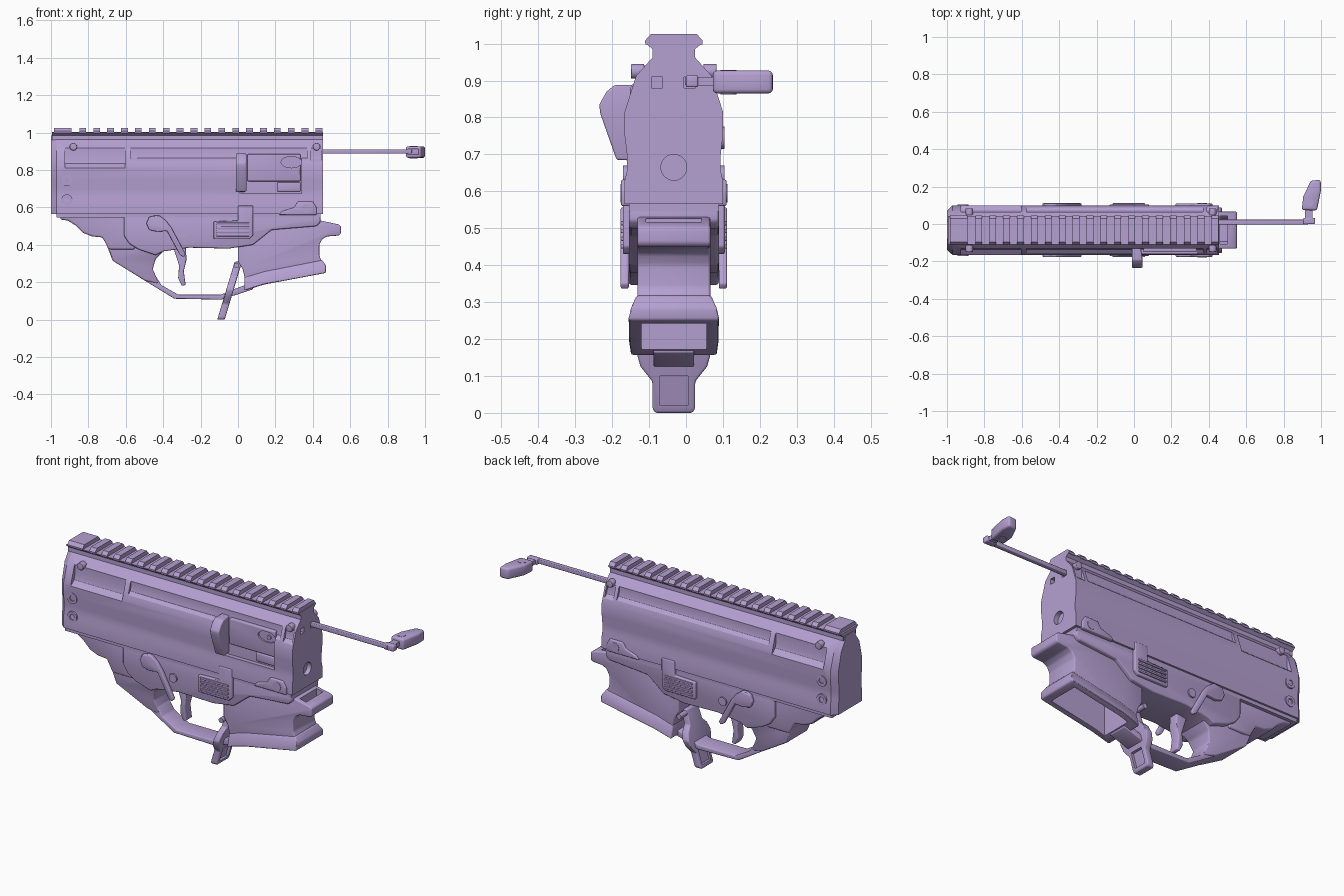
import bpy, bmesh, math

C = -0.033  # y of the body's centre plane
purple = bpy.data.materials.new("soft purple")
purple.diffuse_color = (0.46, 0.35, 0.64, 1)


def solid(name, rings, bevel=0.0):
    """Closed solid from two matching rings of points."""
    bm = bmesh.new()
    a, b = [[bm.verts.new(p) for p in r] for r in rings]
    n = len(a)
    bm.faces.new(a)
    bm.faces.new(b[::-1])
    for i in range(n):
        bm.faces.new((a[i], b[i], b[(i + 1) % n], a[(i + 1) % n]))
    bmesh.ops.recalc_face_normals(bm, faces=bm.faces)
    me = bpy.data.meshes.new(name)
    bm.to_mesh(me)
    bm.free()
    me.materials.append(purple)
    o = bpy.data.objects.new(name, me)
    bpy.context.collection.objects.link(o)
    if bevel:
        m = o.modifiers.new("bevel", 'BEVEL')
        m.width, m.segments, m.limit_method = bevel, 3, 'ANGLE'
        m.angle_limit = math.radians(25)
        bake(o)
    return o


def bake(o):
    dg = bpy.context.evaluated_depsgraph_get()
    dg.update()
    me = bpy.data.meshes.new_from_object(o.evaluated_get(dg))
    o.modifiers.clear()
    o.data = me


def prism(name, pts, axis, a, b, bevel=0.0):
    """Extrude a 2D outline along axis 0, 1 or 2 from a to b."""
    def at(d):
        return [p[:axis] + (d,) + p[axis:] for p in map(tuple, pts)]
    return solid(name, (at(a), at(b)), bevel)


def slab(name, pts, bevel=0.0):
    """Symmetric side outline: each point is x, z, half width."""
    return solid(name, [[(x, C + s * h, z) for x, z, h in pts] for s in (-1, 1)], bevel)


def flat(name, pts, h, bevel=0.0):
    return slab(name, [(x, z, h) for x, z in pts], bevel)


def rect(a0, a1, b0, b1):
    return [(a0, b0), (a1, b0), (a1, b1), (a0, b1)]


def circle(a, b, r, n=24):
    return [(a + r * math.cos(i * math.tau / n), b + r * math.sin(i * math.tau / n)) for i in range(n)]


def mirrored(half):
    """Full yz outline from a right-hand half outline."""
    return [(C + y, z) for y, z in half] + [(C - y, z) for y, z in half[::-1]]


def cut(o, *cutters):
    for c in cutters:
        c.hide_render = True
        m = o.modifiers.new("cut", 'BOOLEAN')
        m.operation, m.solver, m.object = 'DIFFERENCE', 'EXACT', c
        bake(o)
        bpy.data.objects.remove(c)


def side(name, pts, s, h0, h1, bevel=0.0):
    return prism(name, pts, 1, C + s * h0, C + s * h1, bevel)


# Upper body and chamfered rear plate
body_half = [(0.133, 0.565), (0.133, 0.63), (0.127, 0.655), (0.127, 0.70), (0.133, 0.75),
             (0.133, 0.816), (0.102, 0.913), (0.058, 0.962), (0.058, 0.985)]
upper = prism("upper_body", mirrored(body_half), 0, -0.97, 0.455)
rear = prism("rear_plate", mirrored(body_half), 0, -1.0, -0.97)
for v in rear.data.vertices:
    if v.co.x < -0.99:
        v.co.y = C + (v.co.y - C) * 0.78

# Long side pockets on both sides
for s in (-1, 1):
    for x0, x1, z0 in ((-0.925, -0.605, 0.81), (-0.575, 0.37, 0.84), (0.39, 0.445, 0.835)):
        pts = [(C + s * 0.2, z0), (C + s * 0.134, z0), (C + s * 0.104, z0 + 0.025),
               (C + s * 0.097, z0 + 0.05), (C + s * 0.097, 0.926), (C + s * 0.2, 0.926)]
        cut(upper, prism("pocket_cutter", pts, 0, x0, x1))

# Side port and end face openings
cut(upper, side("port_cutter", [(0.01, 0.675), (0.34, 0.675), (0.34, 0.87), (0.31, 0.89), (0.01, 0.89)],
                -1, 0.103, 0.25),
    prism("bore_cutter", circle(C, 0.665, 0.035), 0, 0.43, 0.6),
    prism("window_cutter", rect(-0.093, -0.063, 0.88, 0.91), 0, 0.42, 0.6),
    prism("window_cutter", rect(-0.006, 0.026, 0.88, 0.91), 0, 0.42, 0.6))

# Sliding block seen through the port
block = side("port_block", rect(0.05, 0.335, 0.74, 0.885), -1, 0.09, 0.118, 0.006)
cut(block, side("hole_cutter", [(0.285 + 0.055 * math.cos(t), 0.842 + 0.03 * math.sin(t))
                                for t in [i * math.tau / 20 for i in range(20)]], -1, 0.108, 0.3))
side("port_pin", circle(0.295, 0.84, 0.012, 12), -1, 0.1, 0.116)
side("port_step", rect(0.21, 0.335, 0.685, 0.735), -1, 0.09, 0.112, 0.006)

# Wedge behind the port
wedge = [(C, 0.89), (-0.193, 0.888), (-0.215, 0.87), (-0.235, 0.835), (-0.232, 0.81), (-0.188, 0.685), (C, 0.68)]
w = prism("port_wedge", wedge, 0, -0.012, 0.045, 0.006)
for v in w.data.vertices:
    if v.co.x > 0.02 and v.co.y > -0.17:
        v.co.x -= 0.02

# Top rail with teeth
prism("rail_base", mirrored([(0.056, 0.96), (0.056, 0.984), (0.076, 1.0), (0.076, 1.004)]), 0, -0.995, 0.455)
tooth = mirrored([(0.077, 0.998), (0.078, 1.008), (0.062, 1.026)])
prism("rail_end", tooth, 0, -0.985, -0.89)
for i in range(18):
    x = -0.848 + i * 0.0743
    prism("rail_tooth", tooth, 0, x, x + 0.036)

# Screws, pins and bosses on both sides
boss = [(0.22, 0.56), (0.235, 0.58), (0.30, 0.60), (0.32, 0.632), (0.40, 0.632), (0.42, 0.6), (0.42, 0.56)]
lever = [(-0.475, 0.48), (-0.49, 0.515), (-0.475, 0.55), (-0.42, 0.557), (-0.385, 0.53), (-0.355, 0.49),
         (-0.28, 0.35), (-0.29, 0.335), (-0.31, 0.345), (-0.38, 0.475), (-0.43, 0.47)]
paddle = [(-0.13, 0.525), (-0.13, 0.43), (0.06, 0.43), (0.08, 0.45), (0.08, 0.61), (0.0, 0.61), (0.0, 0.53)]
for s in (-1, 1):
    for z in (0.745, 0.64):
        ring = side("side_screw", circle(-0.915, z, 0.03), s, 0.11, 0.137)
        cut(ring, side("screw_cutter", circle(-0.915, z, 0.016, 6), s, 0.129, 0.2))
    for x in (-0.88, 0.42):
        side("upper_pin", circle(x, 0.925, 0.02), s, 0.08, 0.116, 0.003)
    side("pivot_boss", boss, s, 0.10, 0.143, 0.006)
    side("pivot_pin", circle(0.365, 0.595, 0.025), s, 0.1, 0.145)
    side("selector_hub", circle(-0.44, 0.515, 0.042), s, 0.1, 0.136, 0.004)
    side("selector_lever", lever, s, 0.122, 0.144, 0.005)
    side("frame_pin", circle(-0.293, 0.46, 0.024), s, 0.1, 0.130)
    side("release_paddle", paddle, s, 0.11, 0.138, 0.005)
    for i in range(4):
        z = 0.445 + i * 0.021
        side("paddle_rib", rect(-0.115, 0.06, z, z + 0.011), s, 0.13, 0.144, 0.003)

# Lower frame: seam plate, main housing, rear tang
prism("seam_plate", rect(-0.97, 0.44, C - 0.122, C + 0.122), 2, 0.545, 0.57)
flat("frame_housing", [(-0.61, 0.555), (-0.61, 0.45), (-0.58, 0.405), (-0.53, 0.375), (-0.44, 0.345), (-0.40, 0.365),
                       (-0.26, 0.385), (-0.05, 0.38), (0.08, 0.40), (0.18, 0.48), (0.42, 0.50), (0.44, 0.52),
                       (0.44, 0.555)], 0.122, 0.008)
flat("rear_tang", [(-0.95, 0.556), (-0.95, 0.535), (-0.91, 0.53), (-0.87, 0.505), (-0.83, 0.465), (-0.78, 0.445),
                   (-0.725, 0.44), (-0.69, 0.375), (-0.55, 0.375), (-0.55, 0.556)], 0.103, 0.012)

# Grip mount and trigger guard
slab("grip_mount", [(-0.71, 0.42, 0.1), (-0.67, 0.315, 0.095), (-0.5, 0.21, 0.065), (-0.42, 0.19, 0.055),
                    (-0.456, 0.27, 0.065), (-0.44, 0.325, 0.08), (-0.40, 0.365, 0.09), (-0.42, 0.42, 0.1)], 0.008)
flat("trigger_guard", [(-0.52, 0.222), (-0.34, 0.112), (-0.09, 0.107), (0.08, 0.162), (0.08, 0.20), (-0.03, 0.16),
                       (-0.09, 0.134), (-0.32, 0.134), (-0.41, 0.185), (-0.45, 0.25)], 0.055, 0.005)
flat("trigger", [(-0.35, 0.40), (-0.315, 0.29), (-0.32, 0.22), (-0.30, 0.18), (-0.28, 0.185), (-0.29, 0.26),
                 (-0.275, 0.32), (-0.28, 0.40)], 0.028, 0.006)

# Hollow front well with flared mouth
well_pts = [(0.0, 0.42), (0.0, 0.31), (0.025, 0.27), (0.05, 0.17), (0.14, 0.20), (0.455, 0.265), (0.455, 0.30),
            (0.435, 0.34), (0.435, 0.40), (0.45, 0.43), (0.475, 0.445), (0.54, 0.45), (0.55, 0.46),
            (0.55, 0.50), (0.535, 0.51), (0.44, 0.53), (0.1, 0.53)]
well = flat("front_well", well_pts, 0.099, 0.01)
flare = slab("well_flare", [(0.035, 0.155, 0.118), (0.14, 0.188, 0.123), (0.47, 0.25, 0.123), (0.472, 0.285, 0.12),
                            (0.45, 0.32, 0.1), (0.14, 0.26, 0.1), (0.035, 0.23, 0.098)], 0.008)
for part in (well, flare):
    cut(part, flat("well_cutter", [(0.085, 0.05), (0.44, 0.05), (0.425, 0.27), (0.40, 0.31), (0.40, 0.47),
                                   (0.09, 0.47)], 0.088))
cut(well, prism("lip_cutter", [(C - 0.075, 0.6), (C - 0.075, 0.48), (C - 0.06, 0.455), (C + 0.06, 0.455),
                               (C + 0.075, 0.48), (C + 0.075, 0.6)], 0, 0.46, 0.5))

# Tilted catch lever below the well
catch = prism("catch_lever", mirrored([(0.05, 0.0), (0.058, 0.012), (0.058, 0.085), (0.09, 0.125), (0.1, 0.16),
                                       (0.085, 0.20), (0.055, 0.23), (0.05, 0.31)]), 0, 0.0, 0.04, 0.006)
cut(catch, prism("catch_cutter", rect(C - 0.038, C + 0.038, 0.02, 0.10), 0, 0.025, 0.1),
    prism("catch_cutter", rect(C - 0.038, C + 0.038, 0.02, 0.10), 0, -0.1, 0.012))
for v in catch.data.vertices:
    v.co.x += -0.018 + (v.co.z - 0.31) * 0.30
side("catch_pin", circle(-0.008, 0.29, 0.014, 16), -1, -0.108, 0.108)

# Pull rod and its handle
prism("pull_rod", rect(-0.003, 0.023, 0.888, 0.911), 0, 0.40, 0.93, 0.004)
prism("rod_end", rect(0.905, 0.968, 0.0, 0.033), 2, 0.882, 0.914, 0.005)
prism("handle_neck", rect(0.915, 0.955, 0.03, 0.08), 2, 0.886, 0.910)
prism("pull_handle", [(0.897, 0.075), (0.905, 0.147), (0.946, 0.232), (0.998, 0.236), (1.0, 0.18), (0.978, 0.072)],
      2, 0.865, 0.927, 0.012)
prism("handle_screw", circle(0.938, 0.115, 0.022), 2, 0.862, 0.929)

# Smooth shading with sharp edges kept
bpy.ops.object.select_all(action='SELECT')
bpy.context.view_layer.objects.active = upper
bpy.ops.object.shade_smooth_by_angle(angle=math.radians(30))
